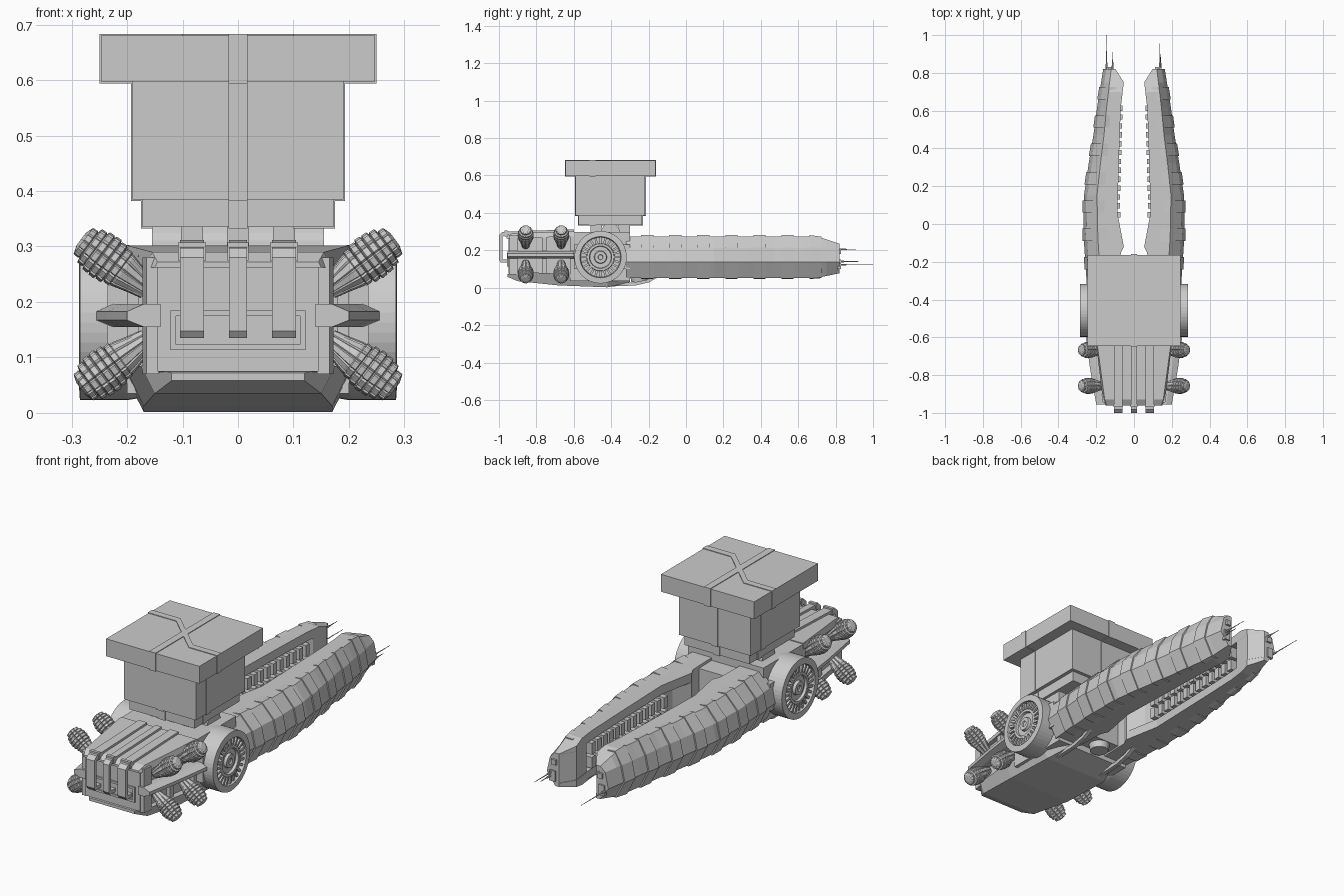
import bpy, bmesh, math
from mathutils import Vector, Matrix

if "Cube" in bpy.data.objects:
    bpy.data.objects.remove(bpy.data.objects["Cube"])


def finish(name, bm, mirror=False):
    bmesh.ops.recalc_face_normals(bm, faces=bm.faces)
    me = bpy.data.meshes.new(name)
    bm.to_mesh(me)
    bm.free()
    ob = bpy.data.objects.new(name, me)
    bpy.context.collection.objects.link(ob)
    if mirror:
        ob.modifiers.new("mirror", 'MIRROR').use_mirror_merge = False
    return ob


def skin(bm, rings):
    vs = [[bm.verts.new(p) for p in r] for r in rings]
    n = len(vs[0])
    for a, b in zip(vs, vs[1:]):
        for i in range(n):
            bm.faces.new((a[i], a[(i + 1) % n], b[(i + 1) % n], b[i]))
    bm.faces.new(vs[0])
    bm.faces.new(vs[-1])


def loft(name, rings, mirror=False):
    bm = bmesh.new()
    skin(bm, rings)
    return finish(name, bm, mirror)


def boxes(name, items, mirror=False):
    """items: (x0,x1,y0,y1,z0,z1)"""
    bm = bmesh.new()
    for x0, x1, y0, y1, z0, z1 in items:
        skin(bm, [[(x0, y0, z), (x1, y0, z), (x1, y1, z), (x0, y1, z)] for z in (z0, z1)])
    return finish(name, bm, mirror)


def prism(name, prof, x0, x1, mirror=False):
    return loft(name, [[(x, y, z) for y, z in prof] for x in (x0, x1)], mirror)


def slab(y, wb, zb, wt, zt):
    return [(-wb, y, zb), (wb, y, zb), (wt, y, zt), (-wt, y, zt)]


def interp(tab, y):
    for (a, u), (b, v) in zip(tab, tab[1:]):
        if y <= b:
            return u + (v - u) * max(0, (y - a) / (b - a))
    return tab[-1][1]


# --- Hull: core, deck, boat-shaped underside, rear block
loft("hull_core", [slab(-0.95, .145, .075, .145, .275), slab(-0.6, .175, .04, .175, .285)])
loft("front_deck", [slab(-0.96, .15, .262, .145, .272), slab(-0.93, .165, .262, .155, .29),
                    slab(-0.6, .205, .275, .2, .302)])
boxes("mid_hull", [(-.2, .2, -.62, -.3, .035, .298), (-.15, .15, -.32, -.2, .06, .262)])
loft("belly", [slab(-0.955, .12, .058, .12, .072), slab(-0.9, .15, .035, .175, .085),
               slab(-0.68, .17, .012, .2, .075), slab(-0.42, .17, .002, .2, .06),
               slab(-0.3, .13, .03, .16, .06)])
boxes("front_bezel", [(-.122, .122, -.957, -.94, .175, .185), (-.122, .122, -.957, -.94, .113, .123),
                      (-.122, -.112, -.957, -.94, .113, .185), (.112, .122, -.957, -.94, .113, .185)])
loft("side_pillars", [[(.142, -.945, z), (.165, -.945, z), (.172, -.9, z), (.142, -.9, z)]
                      for z in (.07, .28)], True)
boxes("side_ribs", [(.14, .18, y, y + .025, .06, .285) for y in (-.77, -.63)], True)

# --- Side fins carrying the pods
loft("side_fin", [[(.14, y, .155), (xo - .03, y, .155), (xo, y, .167), (xo, y, .183), (xo - .03, y, .196),
                   (.14, y, .196)] for y, xo in ((-.955, .2), (-.75, .235), (-.6, .255))], True)

# --- Three front pipes wrapped over the nose
pipe = [(-.6, .312), (-.95, .3), (-.982, .297), (-1, .28), (-1, .148), (-.99, .135), (-.94, .135), (-.94, .152),
        (-.982, .152), (-.982, .27), (-.965, .282), (-.6, .29)]
prism("outer_pipe", pipe, .061, .105, True)
prism("centre_pipe", pipe, -.016, .016)
boxes("pipe_collars", [(c - w, c + w, -.97, -.955, .275, .307) for c, w in ((-.083, .025), (0, .019), (.083, .025))])

# --- Ribbed pods
bm = bmesh.new()
prof = [(0, .02), (.03, .027), (.055, .034)]
for i in range(6):
    t = .06 + i * .0145
    r = (.037, .041, .043, .042, .038, .03)[i]
    prof += [(t, r - .003), (t + .002, r), (t + .012, r - .0005), (t + .0135, r - .004)]
prof.append((.15, .014))
for y in (-.857, -.667):
    for s in (1, -1):
        d = Vector((.8, 0, .6 * s))
        u, v = Vector((0, 1, 0)), Vector((-.6 * s, 0, .8))
        o = Vector((.163, y, .178 + .045 * s))
        rings = []
        for t, r in prof:
            ring = []
            for k in range(12):
                for f, g in ((.1, 1), (.8, 1), (.95, .92)):
                    a = (k + f) * math.tau / 12
                    ring.append(o + d * t + (u * math.cos(a) + v * math.sin(a)) * r * g)
            rings.append(ring)
        skin(bm, rings)
finish("ribbed_pods", bm, True)

# --- Wheels with recessed slotted ring
WY, WZ = -.457, .163


def turned(prof, n, cy, cz):
    return [[(x, cy + r * math.cos(i * math.tau / n), cz + r * math.sin(i * math.tau / n)) for i in range(n)]
            for x, r in prof]


loft("wheel", turned([(.17, .135), (.2, .14), (.285, .14), (.287, .11), (.265, .106), (.265, .075), (.28, .072),
                      (.28, .06), (.268, .057), (.268, .034), (.281, .031), (.281, .014), (.275, .012)],
                     48, WY, WZ), True)
bm = bmesh.new()
for i in range(24):
    bmesh.ops.create_cube(bm, size=1, matrix=Matrix.Translation((.27, WY, WZ)) @
                          Matrix.Rotation(i * math.tau / 24, 4, 'X') @ Matrix.Translation((0, .09, 0)) @
                          Matrix.Diagonal((.022, .034, .011, 1)))
finish("wheel_spokes", bm, True)
boxes("wheel_arch", [(.19, .235, -.6, -.3, .1, .23)], True)

# --- Long forks: faceted outside, channel on the inside
inner = [(-.32, .075), (-.155, .07), (-.12, .054), (.06, .088), (.6, .072), (.75, .054), (.82, .098)]
outer = [(-.32, .25), (-.05, .268), (.15, .265), (.32, .24), (.47, .215), (.62, .195), (.82, .163)]


def outside(y, g=0):
    xo = interp(outer, y)
    k = max(0, (y - .7) / .12)
    flat = xo - .075 + .04 * max(0, y)
    zt, zb = .275 - .04 * k, .052 + .025 * k
    return [(flat, y, zt + g), (xo - .017 + g, y, .212 + g * .5), (xo + g, y, .137), (xo - .045 + g, y, zb - g * .5),
            (flat - .01, y, zb - g)]


def fork(y):
    xi = interp(inner, y)
    d = .03 if -.1 < y < .65 else .001
    out = outside(y)
    zt, zb = out[0][2], out[-1][2]
    return out + [(xi, y, zb), (xi, y, .095), (xi + d, y, .096), (xi + d, y, .23), (xi, y, .232), (xi, y, zt)]


loft("fork", [fork(y) for y in (-.32, -.155, -.12, -.04, .06, .15, .32, .47, .62, .66, .7, .75, .82)], True)
bm = bmesh.new()
for i in range(7):
    y = -.2 + i * .15 - .04
    rings = []
    for yy in (y, y + .065):
        o = outside(yy, .006)
        rings.append(o + [(interp(inner, yy) + .035, yy, .06), (interp(inner, yy) + .035, yy, .27)])
    skin(bm, rings)
finish("fork_bands", bm, True)

# Teeth in the channel, two rows
teeth = []
for i in range(13):
    y = .035 + i * .047
    x = interp(inner, y)
    teeth += [(x - .012, x + .034, y, y + .028, a, b) for a, b in ((.102, .155), (.168, .222))]
boxes("fork_teeth", teeth, True)

# Tip caps and probes
boxes("tip_studs", [(.11, .135, .81, .83, .18, .205), (.115, .145, .81, .828, .1, .15)], True)
for i, (x, z, y1) in enumerate(((-.145, .123, 1.0), (-.113, .205, .91), (.137, .14, .955), (.14, .123, .9))):
    loft("probe_%d" % i, [[(x + r * math.cos(a * math.tau / 6), y, z + r * math.sin(a * math.tau / 6))
                           for a in range(6)] for y, r in ((.8, .006), (.85, .0045), (.86, .0025), (y1, .001))])

# --- Underside skids and hatch
prism("skid", [(-.45, .03), (-.42, .006), (-.27, .012), (-.2, .028), (-.15, .055), (-.165, .065), (-.21, .042),
               (-.28, .028), (-.4, .03)], .12, .14, True)
bm = bmesh.new()
bmesh.ops.create_cone(bm, cap_ends=True, segments=24, radius1=.042, radius2=.05, depth=.04,
                      matrix=Matrix.Translation((0, -.25, .05)))
finish("belly_hatch", bm)

# --- Cargo box on a rounded cradle
CY = -.404
loft("cradle", turned([(-.155, .05), (.155, .05)], 20, CY, .295))
boxes("cradle_feet", [(s - .02, s + .02, y - .03, y + .03, .28, .345) for s in (-.083, 0, .083) for y in (-.48, -.33)])
tiers = [(.172, .17, .335, .39), (.19, .186, .385, .6), (.247, .241, .597, .68)]
boxes("cargo_box", [(-w, w, CY - d, CY + d, a, b) for w, d, a, b in tiers[:2]])
boxes("box_lid", [(-w, w, CY - d, CY + d, a, b) for w, d, a, b in tiers[2:]])
t = .003
boxes("long_strap", [(-.017, .017, CY - d - t, CY + d + t, a - t, b + t) for w, d, a, b in tiers])
side = []
for w, d, a, b in tiers:
    side += [(0.1, w + t, -.515, -.483, a - t, b + t), (-w - t, -.1, -.325, -.293, a - t, b + t)]
boxes("cross_strap_ends", side)
loft("cross_strap_top", [[(-.1, -.325, z), (.1, -.515, z), (.1, -.483, z), (-.1, -.293, z)] for z in (.675, .683)])
